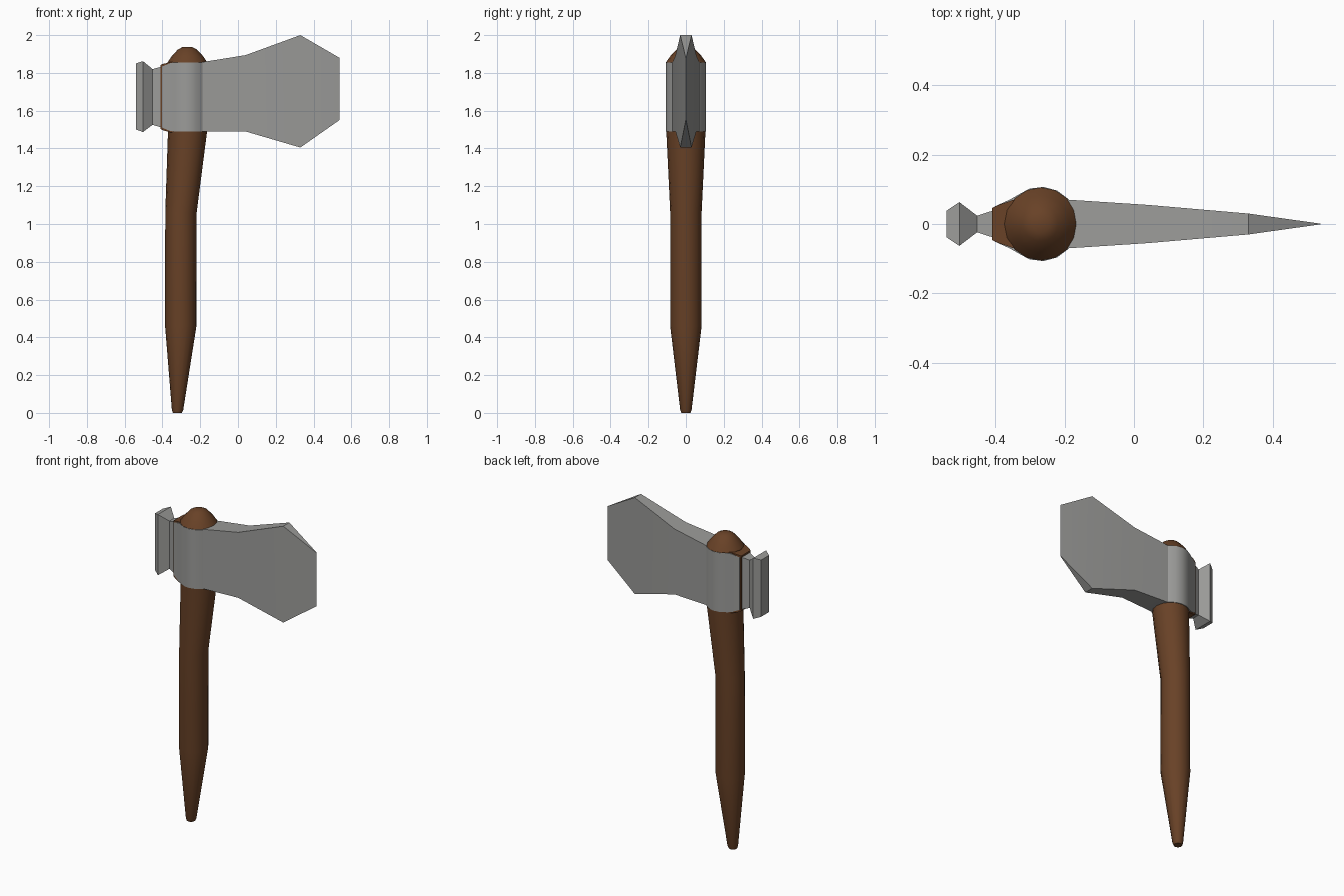
import bpy
import math

if "Cube" in bpy.data.objects:
    bpy.data.objects.remove(bpy.data.objects["Cube"])


def material(name, rgb):
    m = bpy.data.materials.new(name)
    m.diffuse_color = (*rgb, 1)
    m.use_nodes = True
    m.node_tree.nodes["Principled BSDF"].inputs["Base Color"].default_value = m.diffuse_color
    return m


steel = material("grey steel", (0.33, 0.33, 0.32))
wood = material("brown wood", (0.14, 0.054, 0.02))


def loft(name, rings, mat):
    """Skin equal-sized closed rings and cap both ends."""
    n = len(rings[0])
    verts = [p for ring in rings for p in ring]
    faces = [(r * n + i, r * n + (i + 1) % n, (r + 1) * n + (i + 1) % n, (r + 1) * n + i)
             for r in range(len(rings) - 1) for i in range(n)]
    faces.append(tuple(reversed(range(n))))
    faces.append(tuple(range(len(verts) - n, len(verts))))
    me = bpy.data.meshes.new(name)
    me.from_pydata(verts, [], faces)
    me.materials.append(mat)
    ob = bpy.data.objects.new(name, me)
    bpy.context.collection.objects.link(ob)
    bpy.ops.object.select_all(action='DESELECT')
    ob.select_set(True)
    bpy.context.view_layer.objects.active = ob
    bpy.ops.object.shade_smooth_by_angle(angle=math.radians(28))
    return ob


def circle(cx, r, z, n=16):
    return [(cx + r * math.cos(2 * math.pi * i / n), r * math.sin(2 * math.pi * i / n), z)
            for i in range(n)]


def slab(x, w, lo, hi):
    return [(x, -w, lo), (x, w, lo), (x, w, hi), (x, -w, hi)]


# handle: centre x, radius, height, ending in a domed knob
loft("handle", [circle(*s) for s in [
    (-0.321, 0.024, 0), (-0.32, 0.03, 0.015), (-0.303, 0.083, 0.46),
    (-0.302, 0.083, 1.06), (-0.268, 0.103, 1.48), (-0.268, 0.105, 1.856),
    (-0.268, 0.082, 1.89), (-0.268, 0.05, 1.924), (-0.268, 0.025, 1.937)]], wood)

# wooden wedge filling the back of the socket
loft("socket_wedge", [slab(*s) for s in [
    (-0.409, 0.046, 1.502, 1.843), (-0.395, 0.053, 1.495, 1.848),
    (-0.352, 0.068, 1.484, 1.858), (-0.27, 0.09, 1.484, 1.858)]], wood)

# axe head: half thickness and height range along x
poll = [(-0.54, 0.038, 1.50, 1.85), (-0.503, 0.063, 1.487, 1.862),
        (-0.452, 0.024, 1.525, 1.82), (-0.402, 0.04, 1.51, 1.834),
        (-0.402, 0.05, 1.51, 1.834), (-0.358, 0.07, 1.492, 1.852)]
socket = [(-0.268 - 0.107 * math.cos(a), 0.107 * math.sin(a), 1.49, 1.855)
          for a in (math.radians(50 + 22.0 * i) for i in range(5))]
blade = [(-0.19, 0.07, 1.49, 1.857), (0.04, 0.055, 1.49, 1.894),
         (0.33, 0.03, 1.405, 2.0), (0.537, 0.001, 1.55, 1.88)]
loft("axe_head", [slab(*s) for s in poll + socket + blade], steel)
